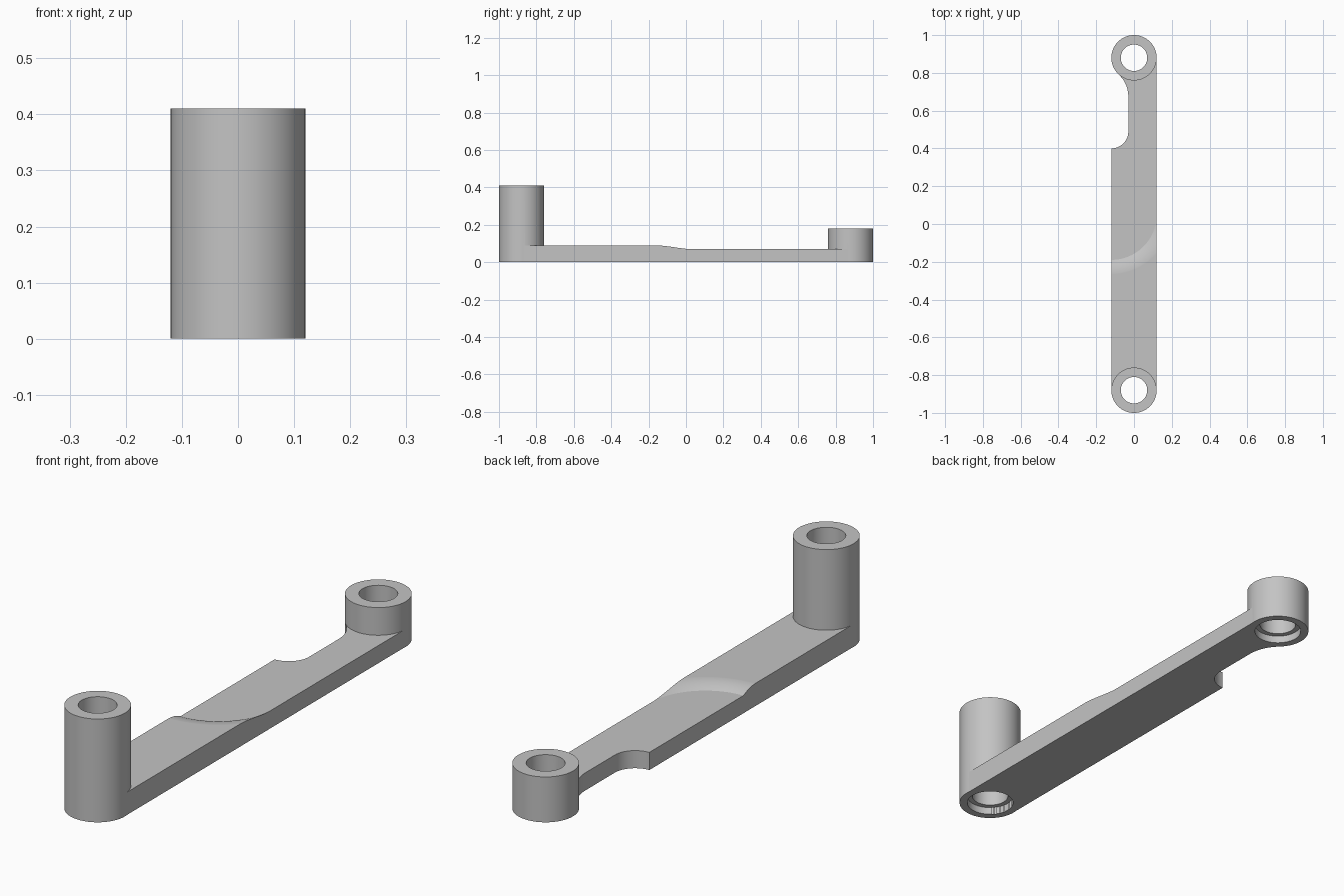
import bpy, bmesh
from math import radians, sin, cos, tau
from mathutils import Vector

cube = bpy.data.objects.get("Cube")
if cube:
    bpy.data.objects.remove(cube, do_unlink=True)

grey = bpy.data.materials.new("plain grey")
grey.use_nodes = True
colour = (0.55, 0.55, 0.55, 1)
grey.diffuse_color = colour
grey.node_tree.nodes["Principled BSDF"].inputs["Base Color"].default_value = colour


def finish(name, bm):
    bmesh.ops.remove_doubles(bm, verts=bm.verts, dist=1e-5)
    bmesh.ops.recalc_face_normals(bm, faces=bm.faces)
    mesh = bpy.data.meshes.new(name)
    bm.to_mesh(mesh)
    bm.free()
    mesh.materials.append(grey)
    obj = bpy.data.objects.new(name, mesh)
    bpy.context.collection.objects.link(obj)
    return obj


def prism(name, outline, low, high):
    bm = bmesh.new()
    face = bm.faces.new([bm.verts.new((x, y, low)) for x, y in outline])
    new = bmesh.ops.extrude_face_region(bm, geom=[face])["geom"]
    bmesh.ops.translate(bm, vec=(0, 0, high - low),
                        verts=[v for v in new if isinstance(v, bmesh.types.BMVert)])
    return finish(name, bm)


def lathe(name, profile, cx, cy, steps=96):
    """Solid of revolution; the (radius, z) profile starts and ends on the axis."""
    bm = bmesh.new()
    verts = [bm.verts.new((cx + r, cy, z)) for r, z in profile]
    edges = [bm.edges.new(pair) for pair in zip(verts, verts[1:])]
    bmesh.ops.spin(bm, geom=verts + edges, cent=(cx, cy, 0), axis=(0, 0, 1),
                   angle=tau, steps=steps, use_merge=True)
    return finish(name, bm)


def arc(cx, cy, r, start, end, steps=16):
    angles = [radians(start + (end - start) * i / steps) for i in range(steps + 1)]
    return [(cx + r * cos(a), cy + r * sin(a)) for a in angles]


def combine(target, tool, operation):
    mod = target.modifiers.new(operation.lower(), 'BOOLEAN')
    mod.operation, mod.object, mod.solver = operation, tool, 'EXACT'
    bpy.context.view_layer.objects.active = target
    bpy.ops.object.modifier_apply(modifier=mod.name)
    bpy.data.objects.remove(tool, do_unlink=True)


HALF, END, LOW, HIGH = 0.119, 0.88, 0.07, 0.09

# Flat arm with a relief notch on its right edge
outline = [(-HALF, -END), (HALF, -END), (HALF, END), (-0.06, END)]
outline += arc(-0.19, 0.674, 0.16, 47.3, 0)
outline += arc(-0.12, 0.49, 0.09, 0, -89)
outline += [(-HALF, 0.40)]
arm = prism("link_arm", outline, 0, HIGH)

# Curved step down to the thinner rear half
ramp = [(0.24 + 0.08 * t, LOW + (HIGH - LOW) * (1 - (1 - t) ** 2))
        for t in (i / 8 for i in range(8))]
step = [(0, LOW)] + ramp + [(0.32, HIGH + 0.0002), (0.32, 0.2), (0, 0.2)]
combine(arm, lathe("step_cutter", step, -0.12, 0.05, 128), 'DIFFERENCE')
rear = [(-0.5, 0.05), (0.5, 0.05), (0.5, 1.2), (-0.5, 1.2)]
combine(arm, prism("rear_cutter", rear, LOW, 0.2), 'DIFFERENCE')

# Tall front boss and short rear boss, each bored and counterbored from below
for y, height in ((-END, 0.41), (END, 0.18)):
    boss = [(0, 0), (0.12, 0), (0.12, height), (0, height)]
    combine(arm, lathe("boss", boss, 0, y), 'UNION')
    bore = [(0, -0.1), (0.09, -0.1), (0.09, 0.03), (0.07, 0.03),
            (0.07, height + 0.1), (0, height + 0.1)]
    combine(arm, lathe("bore_cutter", bore, 0, y), 'DIFFERENCE')

# Smooth curved walls, crisp machined edges
bpy.ops.object.select_all(action='DESELECT')
arm.select_set(True)
bpy.context.view_layer.objects.active = arm
bpy.ops.object.shade_smooth_by_angle(angle=radians(20))
weighted = arm.modifiers.new("weighted_normals", 'WEIGHTED_NORMAL')
weighted.keep_sharp = True
